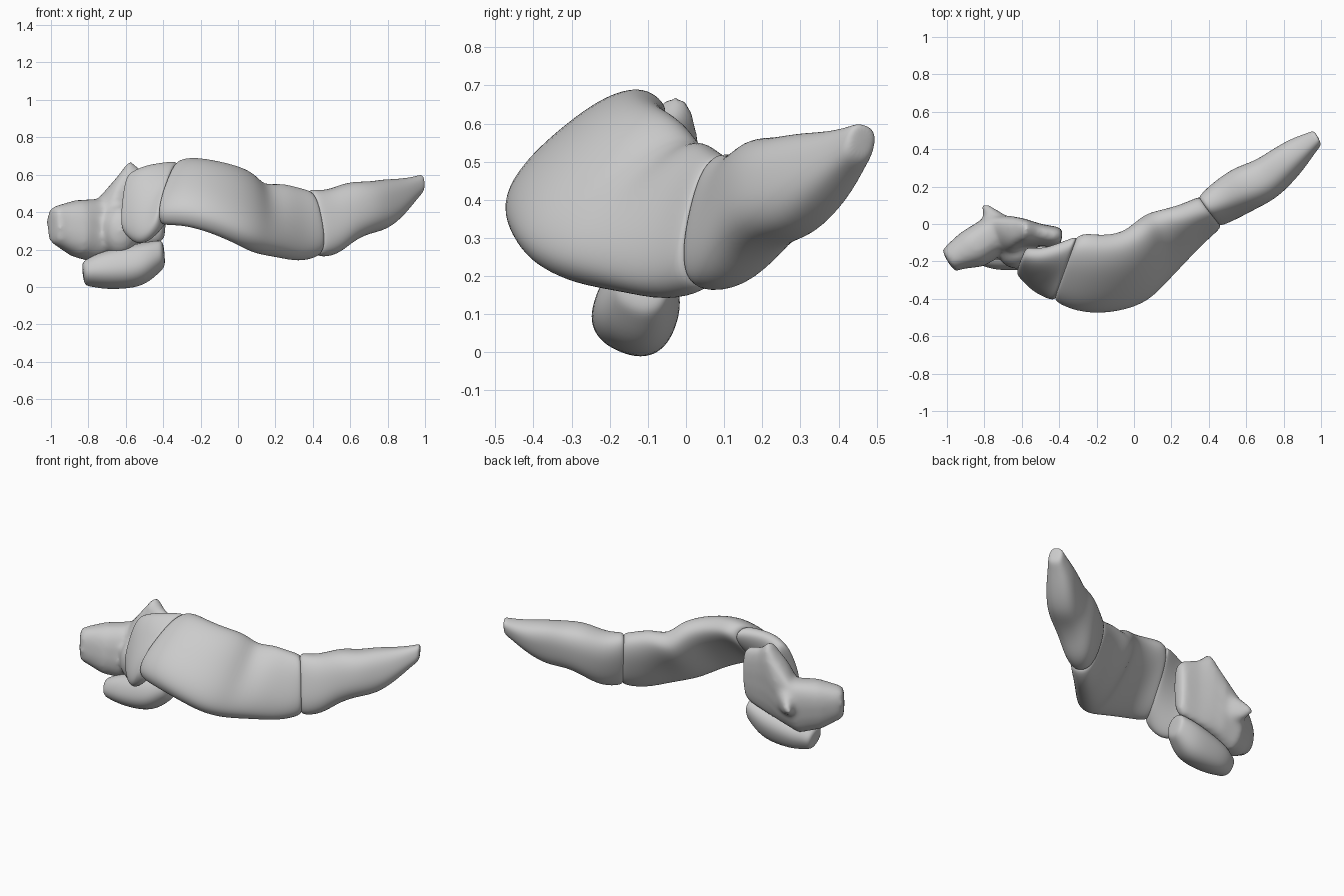
import bpy, bmesh, math
from mathutils import Vector as V

if "Cube" in bpy.data.objects:
    bpy.data.objects.remove(bpy.data.objects["Cube"])

N = 18

# Loft of blade-like sections: (lower edge point, upper edge point, outer and inner half thickness)
def blade(name, secs, caps=(0.02, 0.02), power=0.8):
    mids = [(V(s[0]) + V(s[1])) / 2 for s in secs]
    rings = []
    for i, (lo, hi, out, inn) in enumerate(secs):
        t = (mids[min(i + 1, len(secs) - 1)] - mids[max(i - 1, 0)]).normalized()
        h = (V(hi) - V(lo)) / 2
        n = t.cross(h).normalized()
        ring = []
        for k in range(N):
            a = 2 * math.pi * k / N
            c, s = math.cos(a), math.sin(a)
            u = math.copysign(abs(c) ** power, c)
            w = math.copysign(abs(s) ** power, s)
            ring.append(mids[i] + h * u + n * w * (out if w > 0 else inn))
        rings.append(ring)
    d0 = (mids[0] - mids[1]).normalized() * caps[0]
    d1 = (mids[-1] - mids[-2]).normalized() * caps[1]

    def shrink(ring, m, d, f):
        return [m + (p - m) * f + d for p in ring]
    first, last = rings[0], rings[-1]
    rings = [shrink(first, mids[0], d0, .45), shrink(first, mids[0], d0 * .85, .85)] + rings
    rings += [shrink(last, mids[-1], d1 * .85, .85), shrink(last, mids[-1], d1, .45)]
    bm = bmesh.new()
    vs = [[bm.verts.new(p) for p in r] for r in rings]
    for a, b in zip(vs, vs[1:]):
        for k in range(N):
            bm.faces.new((a[k], a[(k + 1) % N], b[(k + 1) % N], b[k]))
    bm.faces.new(vs[0])
    bm.faces.new(vs[-1])
    bmesh.ops.recalc_face_normals(bm, faces=bm.faces)
    return finish(name, bm)

def finish(name, bm):
    me = bpy.data.meshes.new(name)
    bm.to_mesh(me)
    bm.free()
    for p in me.polygons:
        p.use_smooth = True
    ob = bpy.data.objects.new(name, me)
    bpy.context.collection.objects.link(ob)
    m = ob.modifiers.new("smooth", 'SUBSURF')
    m.levels = m.render_levels = 2
    return ob

def ellipsoid(name, loc, radii):
    bm = bmesh.new()
    bmesh.ops.create_icosphere(bm, subdivisions=3, radius=1)
    for v in bm.verts:
        v.co = V(loc) + V(v.co[i] * radii[i] for i in range(3))
    return finish(name, bm)

# Long tapering end bone
blade("tip_bone", [
    ((.44, .03, .16), (.375, .11, .525), .085, .085),
    ((.53, .10, .165), (.46, .16, .51), .11, .11),
    ((.61, .17, .24), (.58, .22, .565), .125, .12),
    ((.70, .22, .285), (.68, .26, .56), .125, .105),
    ((.79, .29, .30), (.76, .33, .575), .115, .09),
    ((.88, .35, .375), (.86, .40, .575), .085, .085),
    ((.955, .42, .47), (.945, .45, .59), .05, .055)], (.01, .05))

# Broad curved middle bone
blade("middle_bone", [
    ((-.42, -.40, .34), (-.30, -.07, .655), .10, .07),
    ((-.31, -.45, .345), (-.25, -.055, .66), .12, .07),
    ((-.17, -.46, .315), (-.17, -.07, .655), .12, .08),
    ((-.03, -.43, .26), (-.05, -.06, .635), .115, .09),
    ((.05, -.39, .225), (.04, 0, .605), .11, .10),
    ((.13, -.32, .195), (.10, .05, .525), .10, .11),
    ((.24, -.19, .165), (.21, .06, .55), .095, .10),
    ((.34, -.07, .135), (.30, .08, .53), .09, .09),
    ((.435, .02, .16), (.37, .105, .515), .09, .085)], (.01, .01))

# Collar-like bone beside it
blade("collar_bone", [
    ((-.595, -.27, .27), (-.555, -.15, .62), .06, .06),
    ((-.54, -.33, .22), (-.49, -.15, .65), .075, .06),
    ((-.47, -.37, .25), (-.39, -.11, .66), .09, .06),
    ((-.42, -.395, .32), (-.31, -.07, .655), .095, .065)], (.035, .01))

# Irregular back bone: plate with horn and lobe, front swelling and rear spur
parts = [
    blade("back_bone", [
        ((-.945, -.19, .21), (-.955, -.17, .44), .07, .085),
        ((-.87, -.15, .16), (-.87, -.11, .465), .115, .10),
        ((-.77, -.08, .13), (-.75, -.02, .47), .13, .09),
        ((-.67, -.06, .17), (-.65, -.02, .585), .12, .08),
        ((-.59, -.05, .19), (-.58, -.02, .68), .085, .06),
        ((-.50, -.06, .21), (-.51, -.04, .62), .07, .05),
        ((-.42, -.07, .23), (-.41, -.06, .59), .06, .05)], (.05, .03)),
    ellipsoid("swelling", (-.63, -.14, .30), (.10, .10, .14)),
    blade("spur", [
        ((-.73, -.02, .26), (-.70, -.02, .47), .08, .08),
        ((-.775, .05, .28), (-.75, .05, .42), .04, .045),
        ((-.80, .09, .31), (-.785, .09, .37), .02, .02)], (.01, .02)),
]
bpy.ops.object.select_all(action='DESELECT')
for p in parts:
    p.modifiers.clear()
    p.select_set(True)
bpy.context.view_layer.objects.active = parts[0]
bpy.ops.object.join()
back = parts[0]
m = back.modifiers.new("fuse", 'REMESH')
m.mode, m.voxel_size, m.use_smooth_shade = 'VOXEL', .014, True
m = back.modifiers.new("soften", 'SMOOTH')
m.factor, m.iterations = .5, 14

# Rounded base bone, wider towards the top rear
blade("base_bone", [
    ((-.78, -.17, .01), (-.80, -.11, .14), .095, .075),
    ((-.71, -.17, -.003), (-.74, -.10, .175), .115, .105),
    ((-.58, -.165, -.003), (-.60, -.09, .21), .12, .11),
    ((-.49, -.155, .02), (-.50, -.08, .23), .12, .10),
    ((-.42, -.14, .085), (-.43, -.08, .24), .09, .075)], (.04, .035), .85)
